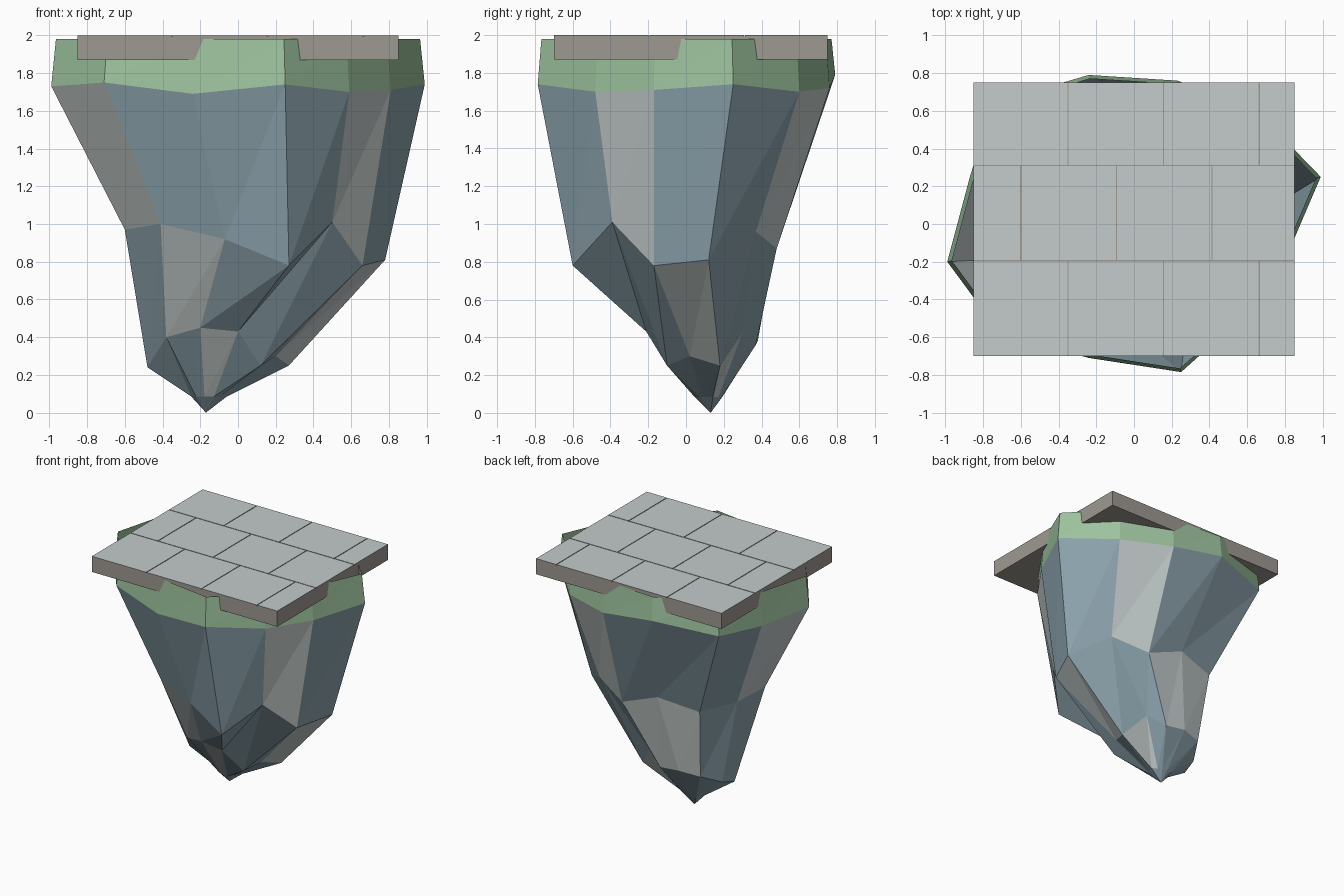
import bpy
import bmesh
from mathutils import Vector

default_cube = bpy.data.objects.get("Cube")
if default_cube:
    bpy.data.objects.remove(default_cube, do_unlink=True)


def to_linear(channel):
    value = channel / 255
    return value / 12.92 if value <= 0.04045 else ((value + 0.055) / 1.055) ** 2.4


def make_material(name, red, green, blue):
    colour = (to_linear(red), to_linear(green), to_linear(blue), 1)
    material = bpy.data.materials.new(name)
    material.use_nodes = True
    material.diffuse_color = colour
    shader = material.node_tree.nodes["Principled BSDF"]
    shader.inputs["Base Color"].default_value = colour
    shader.inputs["Roughness"].default_value = 0.9
    return material


def make_object(name, bm, materials):
    mesh = bpy.data.meshes.new(name)
    bm.to_mesh(mesh)
    bm.free()
    for material in materials:
        mesh.materials.append(material)
    result = bpy.data.objects.new(name, mesh)
    bpy.context.collection.objects.link(result)
    return result


def add_box(bm, low, high):
    low, high = Vector(low), Vector(high)
    cube = bmesh.ops.create_cube(bm, size=1)
    bmesh.ops.scale(bm, vec=high - low, verts=cube["verts"])
    bmesh.ops.translate(bm, vec=(low + high) / 2, verts=cube["verts"])


def add_ring(bm, points):
    return [bm.verts.new(point) for point in points]


def add_band(bm, upper, lower, pale=()):
    """Join two rings with triangles; pale lists the segments of lighter stone."""
    count = len(upper)
    for i in range(count):
        j = (i + 1) % count
        for corners in ((upper[i], lower[i], upper[j]), (lower[i], lower[j], upper[j])):
            bm.faces.new(corners).material_index = int(i in pale)


grass = make_material("grass green", 157, 195, 158)
slate = make_material("slate blue", 140, 163, 173)
stone = make_material("stone grey", 195, 204, 203)
mortar = make_material("mortar brown", 158, 152, 145)

# Cross-sections of the hanging rock, from the rim down to the tip
rim = [(-.99, -.2, 1.73), (-.71, -.58, 1.75), (-.24, -.71, 1.69), (.25, -.785, 1.74),
       (.59, -.48, 1.7), (.81, -.17, 1.71), (.99, .25, 1.74), (.65, .6, 1.7),
       (.23, .76, 1.72), (-.24, .79, 1.79), (-.75, .64, 1.74), (-.87, .25, 1.71)]
middle = [(-.6, -.18, .97), (-.41, -.43, 1), (-.07, -.52, .92), (.27, -.6, .78),
          (.5, -.39, 1.01), (.66, -.17, .78), (.78, .12, .81), (.54, .37, .96),
          (.25, .48, .87), (-.08, .49, 1), (-.42, .42, .94), (-.56, .13, .95)]
lower = [(-.48, .05, .24), (-.38, -.12, .4), (-.2, -.2, .45), (0, -.21, .43),
         (.12, -.1, .25), (.2, .02, .3), (.27, .18, .25), (.12, .3, .43),
         (-.02, .37, .36), (-.2, .38, .38), (-.37, .34, .36), (-.46, .18, .28)]
tip = Vector((-.17, .13, 0))

# Small ring just above the tip
neck = [tip.lerp(Vector(p), .25) for p in lower]
for p in neck:
    p.z = .085

# Faceted rock with scattered paler stone
bm = bmesh.new()
rings = [add_ring(bm, points) for points in (rim, middle, lower, neck)]
add_band(bm, rings[0], rings[1], (0, 4, 7, 11))
add_band(bm, rings[1], rings[2], (1, 5, 8, 9))
add_band(bm, rings[2], rings[3], (2, 6))
point = bm.verts.new(tip)
last = rings[3]
for i, vert in enumerate(last):
    bm.faces.new((vert, point, last[(i + 1) % len(last)]))
make_object("rock", bm, [slate, stone])

# Grass rim, open at the top and leaning slightly inward
bm = bmesh.new()
top = add_ring(bm, [(x * .975, y * .975, 1.98) for x, y, z in rim])
add_band(bm, top, add_ring(bm, rim))
make_object("grass_rim", bm, [grass])

# Slab under the paving
LEFT, RIGHT, FRONT, BACK = -.85, .85, -.7, .75
SLAB_TOP, TOP = 1.993, 2
bm = bmesh.new()
add_box(bm, (LEFT, FRONT, 1.87), (RIGHT, BACK, SLAB_TOP))
make_object("slab", bm, [mortar])

# Paving stones laid in three staggered rows
bm = bmesh.new()
gap = .003
rows = [FRONT, -.195, .31, BACK]
for row in range(3):
    first = -.6 if row == 1 else -.35
    joints = [LEFT] + [first + .507 * k for k in range(3)] + [RIGHT]
    for start, end in zip(joints, joints[1:]):
        add_box(bm,
                (start + gap * (start > LEFT), rows[row] + gap * (row > 0), SLAB_TOP),
                (end - gap * (end < RIGHT), rows[row + 1] - gap * (row < 2), TOP))
bm.normal_update()
for face in bm.faces:
    face.material_index = 0 if face.normal.z > .5 else 1
make_object("paving_stones", bm, [stone, mortar])
